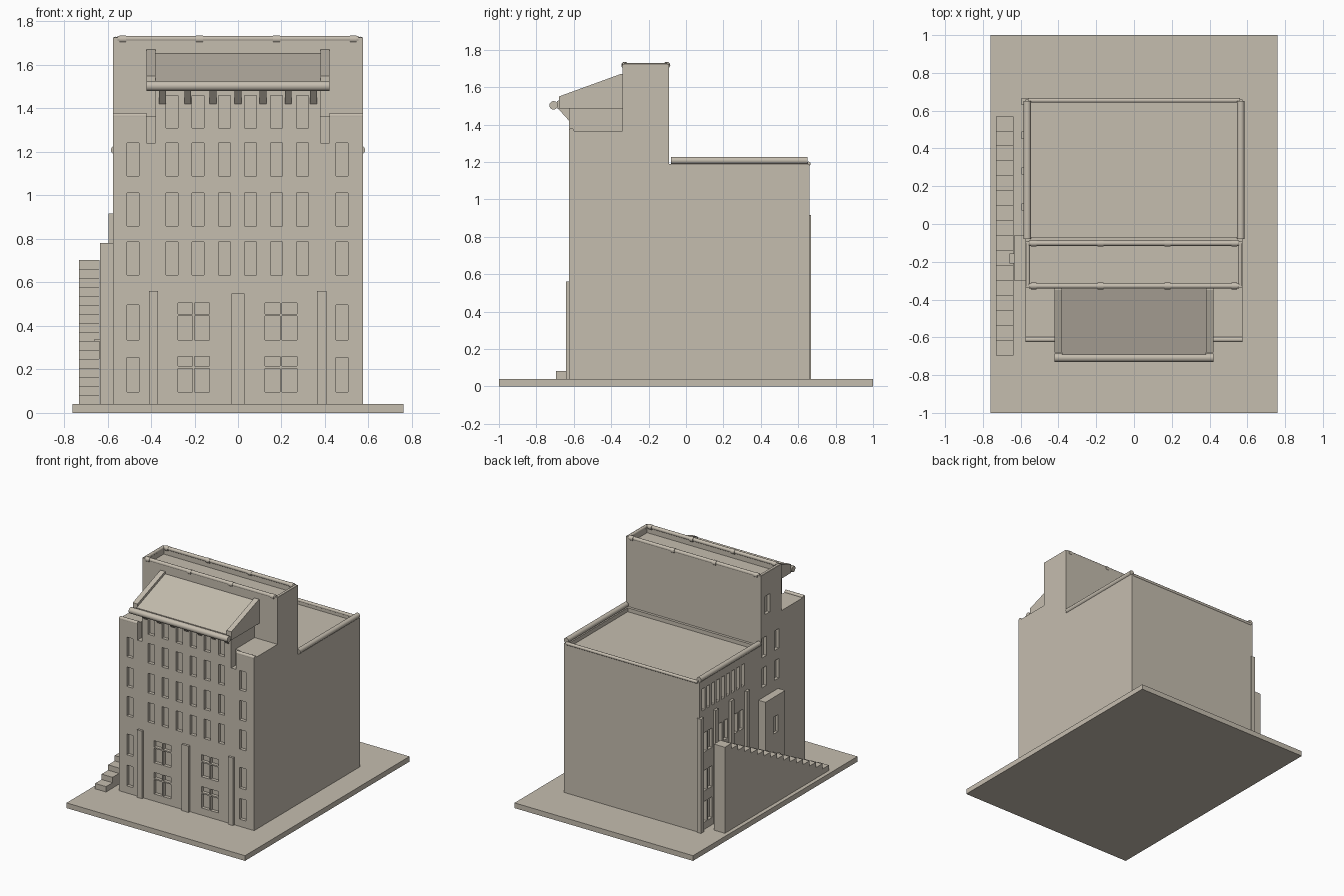
import bpy, bmesh, math
from mathutils import Vector

if "Cube" in bpy.data.objects:
    bpy.data.objects.remove(bpy.data.objects["Cube"])

stone = bpy.data.materials.new("warm_stone")
stone.diffuse_color = (0.56, 0.51, 0.43, 1)
stone.use_nodes = True
stone.node_tree.nodes["Principled BSDF"].inputs["Base Color"].default_value = stone.diffuse_color


def finish(name, bm, smooth=False):
    bmesh.ops.recalc_face_normals(bm, faces=bm.faces)
    me = bpy.data.meshes.new(name)
    bm.to_mesh(me)
    bm.free()
    me.materials.append(stone)
    for p in me.polygons:
        p.use_smooth = smooth and len(p.vertices) == 4
    ob = bpy.data.objects.new(name, me)
    bpy.context.collection.objects.link(ob)
    return ob


def add_box(bm, x0, x1, y0, y1, z0, z1):
    vs = bmesh.ops.create_cube(bm, size=1)["verts"]
    for v in vs:
        v.co = ((x0 + x1) / 2 + v.co.x * (x1 - x0),
                (y0 + y1) / 2 + v.co.y * (y1 - y0),
                (z0 + z1) / 2 + v.co.z * (z1 - z0))


def boxes(name, items):
    bm = bmesh.new()
    for b in items:
        add_box(bm, *b)
    return finish(name, bm)


def prism(name, spans, pts):
    """Extrude a (y, z) profile along x, once per span."""
    bm = bmesh.new()
    for x0, x1 in spans:
        f = bm.faces.new([bm.verts.new((x0, y, z)) for y, z in pts])
        r = bmesh.ops.extrude_face_region(bm, geom=[f])
        for v in r["geom"]:
            if isinstance(v, bmesh.types.BMVert):
                v.co.x = x1
    return finish(name, bm)


def tubes(name, items):
    """Round bars given as (start, end, radius)."""
    bm = bmesh.new()
    for a, b, r in items:
        a, b = Vector(a), Vector(b)
        d = b - a
        vs = bmesh.ops.create_cone(bm, cap_ends=True, segments=12, radius1=r,
                                   radius2=r, depth=d.length)["verts"]
        q = d.to_track_quat('Z', 'Y')
        for v in vs:
            v.co = q @ v.co + (a + b) / 2
    return finish(name, bm, True)


def cut(target, cutter):
    m = target.modifiers.new(cutter.name, 'BOOLEAN')
    m.operation = 'DIFFERENCE'
    m.solver = 'EXACT'
    m.object = cutter
    cutter.hide_render = True
    cutter.hide_viewport = True


# Ground slab
boxes("ground_slab", [(-.76, .76, -1, 1, 0, .04)])

# Main building: front block, tall strip and lower rear block
FRONT, BACK, SIDE = -.625, .66, .575
body = prism("building", [(-SIDE, SIDE)],
             [(FRONT, .03), (BACK, .03), (BACK, 1.19), (-.09, 1.19), (-.09, 1.725),
              (-.34, 1.725), (-.34, 1.485), (FRONT, 1.485)])

# Lower wings beside the raised centre, then slots at their inner ends
cut(body, boxes("wing_cutter", [(s * .38, s * .7, -.7, -.34, 1.365, 1.6) for s in (-1, 1)]))
cut(body, boxes("slot_cutter", [(s * .38, s * .42, -.7, -.575, 1.24, 1.45) for s in (-1, 1)]))

# Recessed roofs
cut(body, boxes("roof_cutter", [(-.545, .545, -.07, .645, 1.16, 1.4),
                                (-.555, .555, -.32, -.11, 1.67, 1.9)]))

# Window recesses
DEPTH = .025
wins = []


def front_window(x, w, z0, z1):
    wins.append((x - w / 2, x + w / 2, FRONT - .05, FRONT + DEPTH, z0, z1))


def left_window(y, w, z0, z1):
    wins.append((-SIDE - .05, -SIDE + DEPTH, y - w / 2, y + w / 2, z0, z1))


upper = [(1.09, 1.24), (.86, 1.01), (.635, .785)]
lower = [(.335, .495), (.095, .255)]
for i in range(6):
    for z0, z1 in upper + [(1.31, 1.46)]:
        front_window(-.303 + i * .12, .055, z0, z1)
for x in (-.482, .478):
    for z0, z1 in upper + lower:
        front_window(x, .055, z0, z1)
for x in (-.204, .198):
    for dx in (-.039, .039):
        for z0, z1 in ((.455, .505), (.335, .445), (.215, .26), (.095, .205)):
            front_window(x + dx, .068, z0, z1)
for y in (-.28, -.13):
    for z0, z1 in upper[:2]:
        left_window(y, .055, z0, z1)
left_window(-.17, .055, 1.41, 1.55)
for i in range(9):
    left_window(.13 + i * .06, .035, .96, 1.13)
for yc in (.185, .375, .56):
    for dy in (-.033, .033):
        for z0, z1 in upper[2:] + lower:
            left_window(yc + dy, .05, z0, z1)
cut(body, boxes("window_cutter", wins))

# Front pilasters and rear-left side pilasters
boxes("front_pilasters", [(-.41, -.368, -.642, -.6, .04, .56),
                          (-.03, .03, -.642, -.6, .04, .55),
                          (.364, .406, -.642, -.6, .04, .56)])
boxes("side_pilasters", [(-.595, -.56, y - .019, y + .019, .04, .917)
                         for y in (.09, .28, .47, .649)])

# Side entrance bay with its windows and a small ledge
bay = boxes("side_bay", [(-.635, -.57, -.30, -.06, .04, .782)])
cut(bay, boxes("bay_window_cutter", [(-.7, -.615, -.21, -.155, .5, .63)]))
boxes("bay_ledge", [(-.66, -.63, -.21, -.155, .25, .34)])

# Outside staircase, climbing towards the back
steps = 16
run, rise = 1.265 / steps, .662 / steps
profile = [(.57, .03), (-.695, .03)]
for i in range(steps):
    z = .04 + rise * (i + 1)
    profile += [(-.695 + run * i, z), (-.695 + run * (i + 1), z)]
prism("staircase", [(-.73, -.637)], profile)

# Sloping canopy with side fins, brackets and gutter
prism("canopy", [(-.38, .38)],
      [(-.69, 1.485), (-.69, 1.525), (-.345, 1.652), (-.335, 1.652), (-.335, 1.485)])
prism("canopy_fins", [(-.42, -.38), (.38, .42)],
      [(-.68, 1.485), (-.68, 1.55), (-.35, 1.67), (-.335, 1.67), (-.335, 1.485)])
prism("canopy_brackets", [(i * .1155 - .016, i * .1155 + .016) for i in range(-3, 4)],
      [(-.685, 1.487), (-.615, 1.487), (-.615, 1.42), (-.625, 1.42)])
tubes("gutter", [((-.42, -.708, 1.503), (.42, -.708, 1.503), .023)])

# Round rails along the roof edges
tubes("wing_rails", [((s * .42, -.612, 1.366), (s * SIDE, -.612, 1.366), .014) for s in (-1, 1)])
tubes("rear_roof_rails",
      [((s * .565, -.08, 1.208), (s * .565, .65, 1.208), .02) for s in (-1, 1)]
      + [((-.56, .654, 1.19), (.56, .654, 1.19), .012)])
rails = []
for y in (-.328, -.102):
    rails.append(((-.555, y, 1.72), (.555, y, 1.72), .014))
    for x in (-.53, -.177, .177, .53):
        rails.append(((x - .015, y, 1.718), (x + .015, y, 1.718), .018))
for s in (-1, 1):
    rails.append(((s * .562, -.328, 1.718), (s * .562, -.102, 1.718), .012))
tubes("tower_rails", rails)
